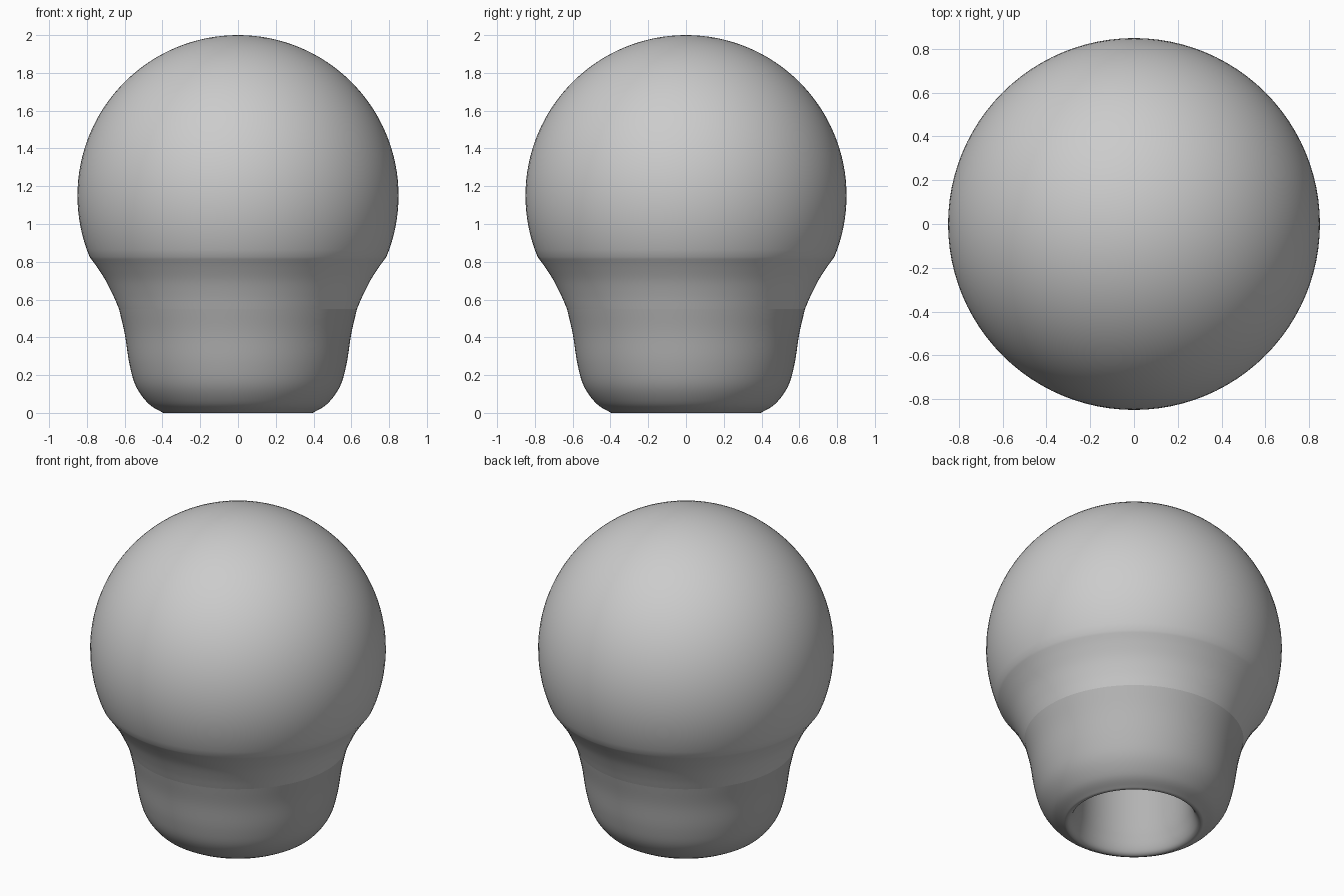
import bpy, bmesh, math
from mathutils import Vector

if "Cube" in bpy.data.objects:
    bpy.data.objects.remove(bpy.data.objects["Cube"])

SEGMENTS = 96


def smooth_curve(points, steps=5):
    """Catmull-Rom curve through (radius, height) points."""
    p = [Vector(q) for q in points]
    p = [2 * p[0] - p[1]] + p + [2 * p[-1] - p[-2]]
    out = []
    for a, b, c, d in zip(p, p[1:], p[2:], p[3:]):
        for i in range(steps):
            t = i / steps
            out.append(0.5 * (2 * b + (c - a) * t + (2 * a - 5 * b + 4 * c - d) * t ** 2
                              + (3 * b - a - 3 * c + d) * t ** 3))
    out.append(p[-2])
    return out


def lathe(name, profile):
    """Spin a profile, listed bottom outside to top, around the z axis."""
    bm = bmesh.new()
    verts = [bm.verts.new((r, 0, z)) for r, z in profile]
    edges = [bm.edges.new(pair) for pair in zip(verts, verts[1:])]
    bmesh.ops.spin(bm, geom=verts + edges, cent=(0, 0, 0), axis=(0, 0, 1),
                   angle=math.tau, steps=SEGMENTS, use_duplicate=False)
    bmesh.ops.remove_doubles(bm, verts=bm.verts, dist=1e-5)
    bmesh.ops.recalc_face_normals(bm, faces=bm.faces)
    mesh = bpy.data.meshes.new(name)
    bm.to_mesh(mesh)
    bm.free()
    obj = bpy.data.objects.new(name, mesh)
    bpy.context.collection.objects.link(obj)
    bpy.context.view_layer.objects.active = obj
    obj.select_set(True)
    bpy.ops.object.shade_smooth_by_angle(angle=math.radians(40))
    obj.select_set(False)
    return obj


# Round bulb with a flared neck, closed underneath
neck = smooth_curve([(0.63, 0.55), (0.66, 0.62), (0.70, 0.70), (0.745, 0.77), (0.785, 0.825)])
dome = []
start = math.asin((0.825 - 1.15) / 0.85)
for i in range(1, 41):
    a = start + (math.pi / 2 - start) * i / 40
    dome.append(Vector((0.85 * math.cos(a) if i < 40 else 0, 1.15 + 0.85 * math.sin(a))))
lathe("bulb", [Vector((0, 0.55))] + neck + dome)

# Tapered base with a rounded foot, rolling into the hollow centre
outer = smooth_curve([(0.63, 0.55), (0.60, 0.42), (0.575, 0.26), (0.54, 0.14),
                      (0.475, 0.05), (0.41, 0.008), (0.385, 0.0), (0.36, 0.02),
                      (0.34, 0.08), (0.325, 0.2), (0.32, 0.55)])
for q in outer:
    q.y = max(q.y, 0)
base = lathe("base", outer)
mat = bpy.data.materials.new("base_grey")
mat.diffuse_color = (0.45, 0.45, 0.45, 1)
mat.use_nodes = True
mat.node_tree.nodes["Principled BSDF"].inputs["Base Color"].default_value = mat.diffuse_color
base.data.materials.append(mat)
